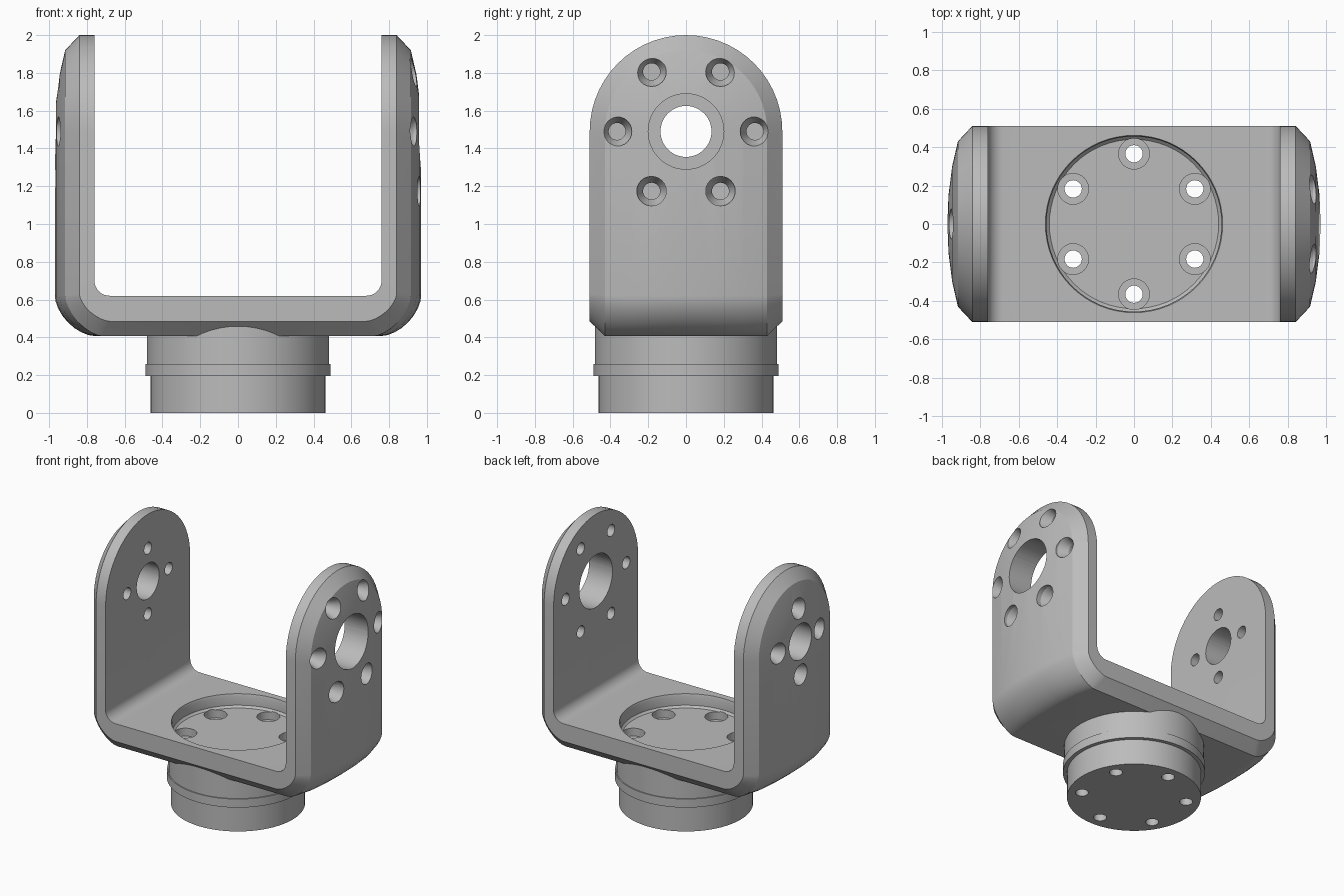
import bpy, bmesh, math
from mathutils import Matrix

if "Cube" in bpy.data.objects:
    bpy.data.objects.remove(bpy.data.objects["Cube"])

grey = bpy.data.materials.new("plain_grey")
grey.use_nodes = True
grey.diffuse_color = (0.5, 0.5, 0.5, 1)
grey.node_tree.nodes["Principled BSDF"].inputs["Base Color"].default_value = (0.5, 0.5, 0.5, 1)

PIVOT = 1.49  # height of the arm bores


def finish(bm, name):
    bmesh.ops.remove_doubles(bm, verts=bm.verts, dist=1e-4)
    bmesh.ops.recalc_face_normals(bm, faces=bm.faces)
    mesh = bpy.data.meshes.new(name)
    bm.to_mesh(mesh)
    bm.free()
    mesh.materials.append(grey)
    ob = bpy.data.objects.new(name, mesh)
    bpy.context.collection.objects.link(ob)
    return ob


def lathe(name, profile, matrix=Matrix(), steps=48):
    """Spin (radius, height) points around local z."""
    bm = bmesh.new()
    vs = [bm.verts.new((r, 0, h)) for r, h in profile]
    es = [bm.edges.new(pair) for pair in zip(vs, vs[1:])]
    bmesh.ops.spin(bm, geom=vs + es, axis=(0, 0, 1), cent=(0, 0, 0),
                   angle=math.tau, steps=steps, use_duplicate=False)
    bm.transform(matrix)
    return finish(bm, name)


def skin(bm, rows, closed):
    """Quads between successive rows of points."""
    grid = [[bm.verts.new(p) for p in row] for row in rows]
    for a, b in zip(grid, grid[1:]):
        n = len(a)
        for i in range(n if closed else n - 1):
            j = (i + 1) % n
            bm.faces.new((a[i], a[j], b[j], b[i]))


# Lines running along the U: half width, arm x, base z, corner centre x and z, roundness
LINES = [
    (0.00, 0.76, 0.62, 0.68, 0.70, 2.0),
    (0.51, 0.76, 0.62, 0.68, 0.70, 2.0),
    (0.51, 0.84, 0.485, 0.68, 0.63, 1.6),
    (0.43, 0.915, 0.407, 0.72, 0.62, 1.6),
    (0.30, 0.945, 0.407, 0.75, 0.62, 1.7),
    (0.15, 0.964, 0.407, 0.76, 0.62, 1.7),
    (0.00, 0.97, 0.407, 0.76, 0.62, 1.7),
]


def corner(line, t):
    d, x, z, cx, cz, n = line
    c, s = max(math.cos(t), 0), max(math.sin(t), 0)
    return cx + (x - cx) * c ** (2 / n), cz - (cz - z) * s ** (2 / n)


def ring(points, side):
    """Full cross-section from the half-section (x, z) points."""
    full = [(side * x, l[0], z) for l, (x, z) in zip(LINES, points)]
    return full + [(x, -y, z) for x, y, z in full[-2:0:-1]]


# U bracket with domed, rounded arms
bm = bmesh.new()
for side in (1, -1):
    rows = [ring([(l[1], PIVOT) for l in LINES], side)]
    for k in range(9):
        t = k / 8 * math.pi / 2
        rows.append(ring([corner(l, t) for l in LINES], side))
    rows.append(ring([(0, l[2]) for l in LINES], side))
    skin(bm, rows, True)
    arch = []
    for k in range(29):
        a = math.pi * k / 28
        arch.append([(side * l[1], l[0] * math.cos(a), PIVOT + l[0] * math.sin(a)) for l in LINES])
    skin(bm, arch, False)
bracket = finish(bm, "u_bracket")

# Round mount under the bracket
mount = lathe("round_mount", [(0, 0), (0.463, 0), (0.463, 0.195), (0.491, 0.195), (0.491, 0.26),
                              (0.483, 0.26), (0.483, 0.5), (0, 0.5)], steps=64)

# Cutters: floor recess and bolt holes of the base
recess = lathe("recess_cutter", [(0, 0.52), (0.44, 0.52), (0.455, 0.535), (0.455, 0.6),
                                 (0.462, 0.625), (0.462, 0.7), (0, 0.7)], steps=64)
base_hole = [(0, -0.1), (0.045, -0.1), (0.045, 0.46), (0.08, 0.46), (0.08, 0.56), (0, 0.56)]
base_cutters = []
for k in range(6):
    a = math.radians(30 + 60 * k)
    place = Matrix.Translation((0.365 * math.cos(a), 0.365 * math.sin(a), 0))
    base_cutters.append(lathe("base_hole_cutter", base_hole, place, 24))

# Cutters: bore and countersunk holes of each arm
arm_cutters = []
for side, bore, count, reach, lift in ((1, 0.2, 6, 0.365, 0), (-1, 0.135, 4, 0.25, 0.02)):
    turn = Matrix.Rotation(side * math.pi / 2, 4, 'Y')
    arm_cutters.append(lathe("bore_cutter", [(0, 0.6), (bore, 0.6), (bore, 1.2), (0, 1.2)],
                             Matrix.Translation((0, 0, PIVOT)) @ turn))
    hole = [(0, 0.6), (0.045, 0.6), (0.045, 0.86 + lift), (0.078, 0.93 + lift), (0.078, 1.2), (0, 1.2)]
    for k in range(count):
        a = math.tau * k / count
        place = Matrix.Translation((0, reach * math.cos(a), PIVOT + reach * math.sin(a)))
        arm_cutters.append(lathe("arm_hole_cutter", hole, place @ turn, 24))


def cut(ob, cutters):
    for c in cutters:
        mod = ob.modifiers.new("cut", 'BOOLEAN')
        mod.operation = 'DIFFERENCE'
        mod.solver = 'EXACT'
        mod.object = c
    bpy.context.view_layer.update()
    graph = bpy.context.evaluated_depsgraph_get()
    mesh = bpy.data.meshes.new_from_object(ob.evaluated_get(graph))
    ob.modifiers.clear()
    ob.data = mesh


cut(bracket, [recess] + base_cutters + arm_cutters)
cut(mount, base_cutters)
for c in [recess] + base_cutters + arm_cutters:
    bpy.data.objects.remove(c)

# Smooth curved faces, keep edges crisp
bpy.ops.object.select_all(action='DESELECT')
for ob in (bracket, mount):
    ob.select_set(True)
bpy.context.view_layer.objects.active = bracket
bpy.ops.object.shade_smooth_by_angle(angle=math.radians(25))
